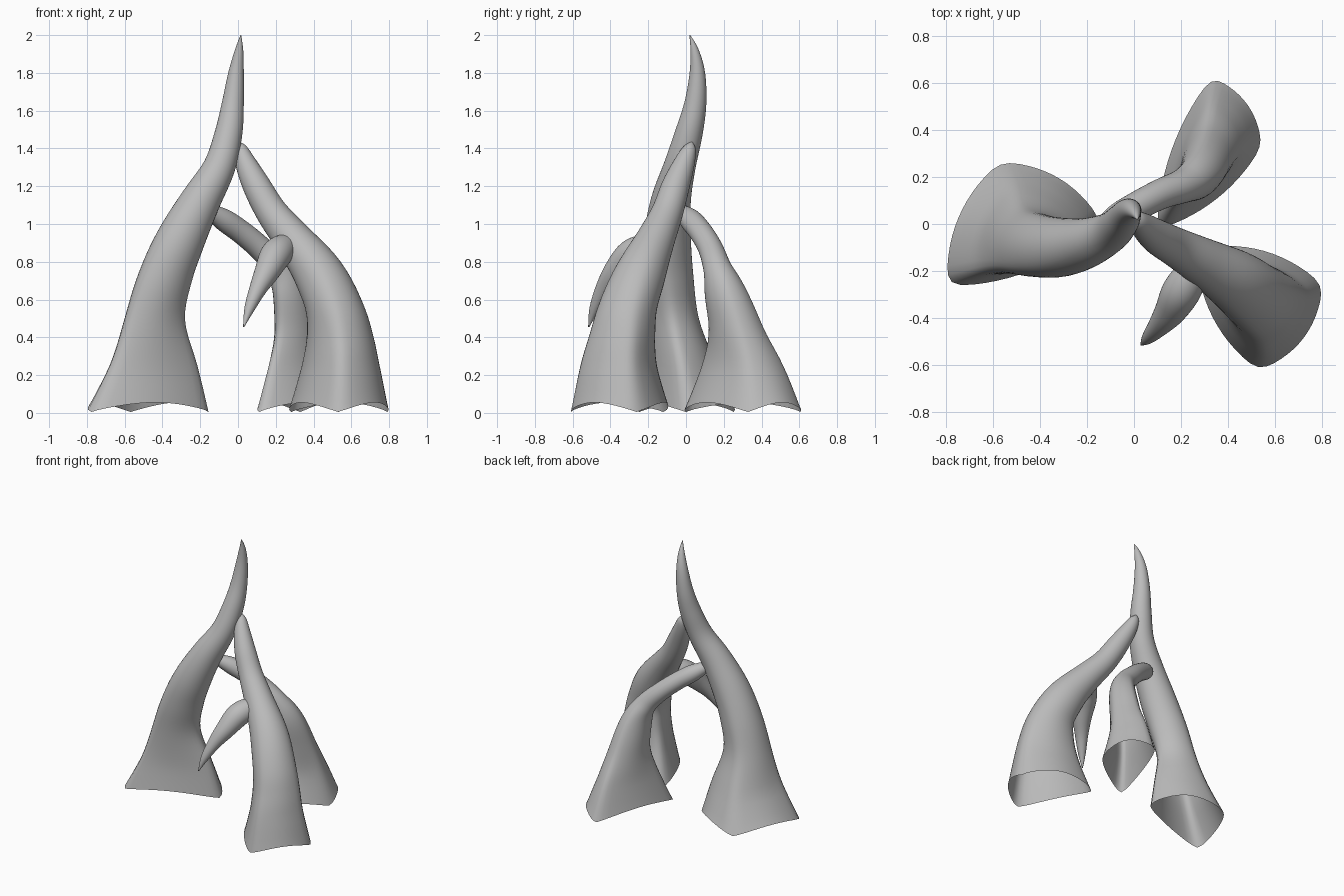
import bpy, bmesh, math
from mathutils import Vector

if "Cube" in bpy.data.objects:
    bpy.data.objects.remove(bpy.data.objects["Cube"])

N = 42          # points around each section
SUB = 5         # loft rings between control sections

mat = bpy.data.materials.new("plain grey")
mat.diffuse_color = (0.5, 0.5, 0.5, 1)
mat.use_nodes = True
mat.node_tree.nodes["Principled BSDF"].inputs["Base Color"].default_value = mat.diffuse_color


def catmull(a, b, c, d, t):
    return 0.5 * (2 * b + (c - a) * t + (2 * a - 5 * b + 4 * c - d) * t * t
                  + (3 * b - a - 3 * c + d) * t ** 3)


def densify(keys):
    out = []
    for i in range(len(keys) - 1):
        q = [keys[max(0, min(len(keys) - 1, i + k))] for k in (-1, 0, 1, 2)]
        for s in range(SUB):
            out.append([catmull(*v, s / SUB) for v in zip(*q)])
    return out + [list(keys[-1])]


def foot_section(corners, c0, bulge):
    """rounded triangle with bulging sides, as offsets from c0, plus matching angles"""
    cs = [Vector(c) - c0 for c in corners]
    tri = []
    for k in range(3):
        a, b = cs[k], cs[(k + 1) % 3]
        d = (b - a).normalized()
        out = Vector((d.y, -d.x))
        for j in range(N // 3):
            t = j / (N // 3)
            tri.append(a.lerp(b, t) + out * bulge * 4 * t * (1 - t))
    for _ in range(2):
        tri = [(tri[k - 1] + tri[k] * 2 + tri[(k + 1) % N]) / 4 for k in range(N)]
    th = [math.atan2(c.y, c.x) for c in cs]
    ang = []
    for k in range(3):
        da = (th[(k + 1) % 3] - th[k]) % (2 * math.pi)
        ang += [th[k] + da * j / (N // 3) for j in range(N // 3)]
    return tri, ang


def horn(name, keys, corners=None, bulge=0.07):
    """keys: x, y, z, radius, foot scale, foot weight, tilt of section to path"""
    rows = densify(keys)
    P = [Vector(r[:3]) for r in rows]
    if corners:
        tri, ang = foot_section(corners, Vector(keys[0][:2]), bulge)
    else:
        ang = [2 * math.pi * i / N for i in range(N)]
        tri = [Vector((0, 0))] * N
    bm = bmesh.new()
    rings = []
    Z = Vector((0, 0, 1))
    for i, r in enumerate(rows):
        tan = (P[min(i + 1, len(P) - 1)] - P[max(i - 1, 0)]).normalized()
        rad, sc, w, tilt = max(r[3], 0.001), r[4], min(1, max(0, r[5])), min(1, max(0, r[6]))
        rot = Z.rotation_difference(Z.lerp(tan, tilt).normalized())
        ring = []
        for k in range(N):
            o = tri[k] * sc * w + Vector((math.cos(ang[k]), math.sin(ang[k]))) * rad * (1 - w)
            v = P[i] + rot @ o.to_3d()
            if corners:   # foot rim arches up between its corners
                t = (k % (N // 3)) / (N // 3)
                v.z += 0.05 * math.sin(math.pi * t) * max(0, 1 - i / SUB)
            ring.append(bm.verts.new(v))
        rings.append(ring)
    for a, b in zip(rings, rings[1:]):
        for k in range(N):
            bm.faces.new((a[k], a[(k + 1) % N], b[(k + 1) % N], b[k]))
    bm.faces.new(rings[-1])
    me = bpy.data.meshes.new(name)
    bm.to_mesh(me)
    bm.free()
    for p in me.polygons:
        p.use_smooth = True
    me.materials.append(mat)
    ob = bpy.data.objects.new(name, me)
    bpy.context.collection.objects.link(ob)
    return ob


# tall left leg, rising to the peak
horn("tall_leg", [
    (-.50, .00, .005, .20, 1.02, 1, 0), (-.465, -.03, .25, .20, .75, .95, 0),
    (-.45, -.075, .50, .155, .53, .6, .1), (-.39, -.095, .72, .138, .5, .3, .5),
    (-.305, -.10, .92, .126, .5, .1, .8), (-.20, -.08, 1.12, .106, .5, 0, 1),
    (-.10, -.035, 1.30, .085, .5, 0, 1), (-.05, .015, 1.48, .073, .5, 0, 1),
    (-.027, .05, 1.64, .058, .5, 0, 1), (-.01, .06, 1.80, .041, .5, 0, 1),
    (.006, .045, 1.92, .022, .5, 0, 1), (.015, .02, 2.0, .002, .5, 0, 1)],
    [(-.14, .0), (-.57, .26), (-.79, -.26)])

# front right leg, leaning on the tall one
horn("front_leg", [
    (.53, -.33, .005, .20, 1.02, 1, 0), (.54, -.34, .25, .21, .80, .95, 0),
    (.535, -.325, .42, .185, .67, .7, 0), (.505, -.30, .57, .158, .6, .4, .2),
    (.42, -.235, .75, .13, .6, .15, .7), (.29, -.16, .92, .102, .5, 0, 1),
    (.18, -.10, 1.06, .084, .5, 0, 1), (.10, -.055, 1.20, .074, .5, 0, 1),
    (.042, -.01, 1.32, .056, .5, 0, 1), (.014, .02, 1.40, .034, .5, 0, 1),
    (.007, .03, 1.435, .004, .5, 0, 1)],
    [(.27, -.11), (.53, -.62), (.80, -.26)])

# back right leg, bending over to the tall one
horn("back_leg", [
    (.32, .31, .005, .18, 1.02, 1, 0), (.315, .305, .25, .17, .72, .95, 0),
    (.305, .265, .45, .13, .52, .6, .1), (.275, .205, .65, .092, .5, .3, .5),
    (.215, .165, .77, .074, .5, 0, .9), (.12, .13, .87, .065, .5, 0, 1),
    (.02, .08, .955, .062, .5, 0, 1), (-.08, .02, 1.025, .058, .5, 0, 1),
    (-.17, -.05, 1.08, .03, .5, 0, 1)],
    [(.10, -.02), (.54, .33), (.33, .62)], 0.055)

# small hook hanging from the front leg
horn("hook", [
    (.33, -.13, .88, .06, 0, 0, 1), (.25, -.21, .875, .072, 0, 0, 1),
    (.20, -.29, .835, .082, 0, 0, 1), (.155, -.37, .75, .067, 0, 0, 1),
    (.105, -.435, .655, .046, 0, 0, 1), (.06, -.485, .55, .027, 0, 0, 1),
    (.03, -.515, .455, .003, 0, 0, 1)])
